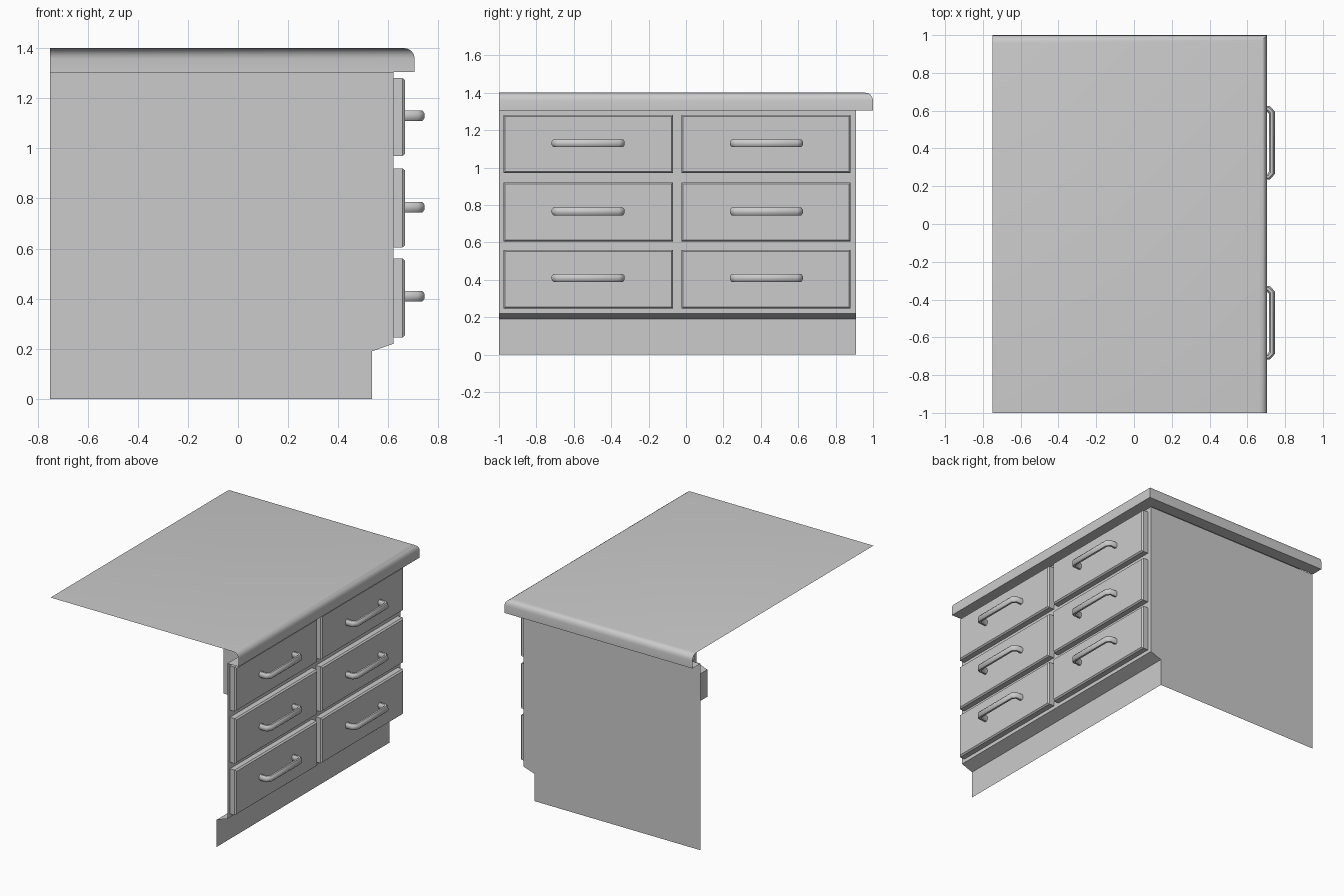
import bpy, bmesh
from math import sin, cos, pi
from mathutils import Vector

if "Cube" in bpy.data.objects:
    bpy.data.objects.remove(bpy.data.objects["Cube"])

BACK, FRONT, SIDE, OPEN = -0.75, 0.62, 0.91, -1.0   # cabinet planes in x and y
KICK, UNDER, TOP = 0.535, 1.305, 1.4


def finish(name, bm, angle=40):
    me = bpy.data.meshes.new(name)
    bm.to_mesh(me)
    bm.free()
    ob = bpy.data.objects.new(name, me)
    bpy.context.collection.objects.link(ob)
    bpy.ops.object.select_all(action='DESELECT')
    ob.select_set(True)
    bpy.context.view_layer.objects.active = ob
    bpy.ops.object.shade_smooth_by_angle(angle=angle * pi / 180)
    return ob


def skin(bm, rows, closed=False):
    """Join successive rows of points with quads."""
    vs = [[bm.verts.new(p) for p in r] for r in rows]
    for a, b in zip(vs, vs[1:]):
        n = len(a)
        for i in range(n if closed else n - 1):
            j = (i + 1) % n
            bm.faces.new((a[i], a[j], b[j], b[i]))
    return vs


# Countertop: flat sheet with a rounded lip mitred along the front and one side
bm = bmesh.new()
r = 0.042
profile = [(0.087, UNDER), (0, UNDER)]
profile += [(r - r * cos(t * pi / 8), TOP - r + r * sin(t * pi / 8)) for t in range(5)]
rows = [[(0.705 - o, -1, z), (0.705 - o, 1 - o, z), (BACK, 1 - o, z)] for o, z in profile]
rim = skin(bm, rows)[-1]
bm.faces.new(rim + [bm.verts.new((BACK, -1, TOP))])
finish("countertop", bm)

# Side panel with toe-kick notch
bm = bmesh.new()
outline = [(BACK, 0), (BACK, UNDER), (FRONT, UNDER), (FRONT, 0.22), (KICK, 0.19), (KICK, 0)]
bm.faces.new([bm.verts.new((x, SIDE, z)) for x, z in outline])
finish("side_panel", bm)

# Toe kick
bm = bmesh.new()
skin(bm, [[(x, OPEN, z), (x, SIDE, z)] for x, z in [(KICK, 0), (KICK, 0.19), (FRONT, 0.22)]])
finish("toe_kick", bm, 20)

# Front frame: grid whose drawer cells are pushed outward and chamfered
bm = bmesh.new()
ys = [OPEN, -0.975, -0.07, -0.025, 0.88, SIDE]
zs = [0.22, 0.245, 0.56, 0.605, 0.92, 0.97, 1.28, UNDER]
skin(bm, [[(FRONT, y, z) for y in ys] for z in zs])
bm.faces.ensure_lookup_table()
cols = len(ys) - 1
cells = [bm.faces[j * cols + i] for j in (1, 3, 5) for i in (1, 3)]
for f in cells:
    new = bmesh.ops.extrude_discrete_faces(bm, faces=[f])['faces'][0]
    bmesh.ops.translate(bm, vec=(0.037, 0, 0), verts=new.verts)
    bmesh.ops.inset_region(bm, faces=[new], thickness=0.012)
    bmesh.ops.translate(bm, vec=(0.010, 0, 0), verts=new.verts)
finish("drawer_fronts", bm)


# Handles: eight-sided bar swept along a bent path
def handle(name, cy, cz):
    bm = bmesh.new()
    half = [(0.66, 0.18), (0.712, 0.18), (0.73, 0.16)]
    path = [Vector(p) for p in half + [(x, -y) for x, y in reversed(half)]]
    rings = []
    for i, p in enumerate(path):
        a = (p - path[i - 1]).normalized() if i else Vector((1, 0))
        b = (path[i + 1] - p).normalized() if i < len(path) - 1 else a
        t = (a + b).normalized()
        n = Vector((-t.y, t.x)) / max(t.dot(a), 0.5)
        ring = []
        for k in range(8):
            u = (k + 0.5) * pi / 4
            q = p + n * 0.0165 * cos(u)
            ring.append((q.x, cy + q.y, cz + 0.0225 * sin(u)))
        rings.append(ring)
    skin(bm, rings, closed=True)
    bmesh.ops.recalc_face_normals(bm, faces=bm.faces)
    finish(name, bm, 50)


for row, z in enumerate((0.41, 0.765, 1.13)):
    for col, y in enumerate((-0.523, 0.43)):
        handle(f"drawer_handle_{row + 1}_{col + 1}", y, z)
